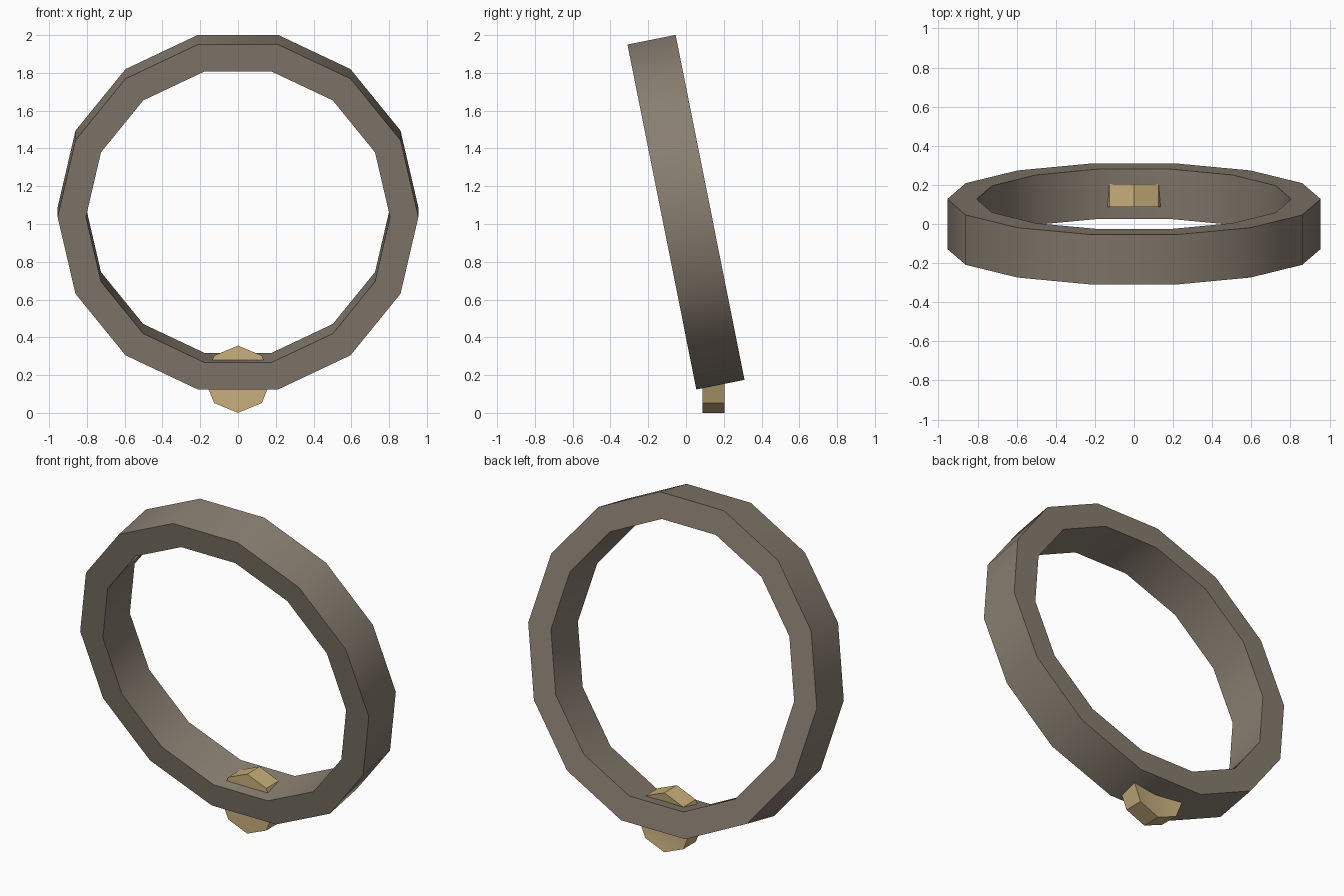
import bpy, bmesh, math

if "Cube" in bpy.data.objects:
    bpy.data.objects.remove(bpy.data.objects["Cube"])

def ngon(n, r, y):
    return [(r * math.cos(2 * math.pi * i / n), y, r * math.sin(2 * math.pi * i / n)) for i in range(n)]

def finish(name, bm, color):
    bmesh.ops.recalc_face_normals(bm, faces=bm.faces)
    mesh = bpy.data.meshes.new(name)
    bm.to_mesh(mesh)
    bm.free()
    ob = bpy.data.objects.new(name, mesh)
    bpy.context.collection.objects.link(ob)
    mat = bpy.data.materials.new(name + "_colour")
    mat.diffuse_color = color
    mat.use_nodes = True
    mat.node_tree.nodes["Principled BSDF"].inputs["Base Color"].default_value = mat.diffuse_color
    mesh.materials.append(mat)
    bpy.ops.object.select_all(action='DESELECT')
    ob.select_set(True)
    bpy.context.view_layer.objects.active = ob
    bpy.ops.object.shade_smooth_by_angle(angle=math.radians(30))
    return ob

# Tilted 14-sided band: four loops bridged around a rectangular section
N, HALF = 14, 0.13
bm = bmesh.new()
section = [(0.955, -HALF), (0.955, HALF), (0.805, HALF), (0.805, -HALF)]
loops = [[bm.verts.new(p) for p in ngon(N, r, y)] for r, y in section]
for k in range(4):
    a, b = loops[k], loops[(k + 1) % 4]
    for i in range(N):
        j = (i + 1) % N
        bm.faces.new((a[i], a[j], b[j], b[i]))
band = finish("ring_band", bm, (0.25, 0.21, 0.165, 1))
band.location = (0, 0, 1.0625)
band.rotation_euler.x = math.radians(11.3)

# Octagonal stone set through the bottom, slightly dished at the back
bm = bmesh.new()
front = [bm.verts.new(p) for p in ngon(8, 0.178, 0.087)]
back = [bm.verts.new(p) for p in ngon(8, 0.178, 0.205)]
centre = bm.verts.new((0, 0.18, 0))
bm.faces.new(front)
for i in range(8):
    j = (i + 1) % 8
    bm.faces.new((front[i], front[j], back[j], back[i]))
    bm.faces.new((back[i], back[j], centre))
stone = finish("stone", bm, (0.58, 0.43, 0.2, 1))
stone.location = (0, 0, 0.178)
